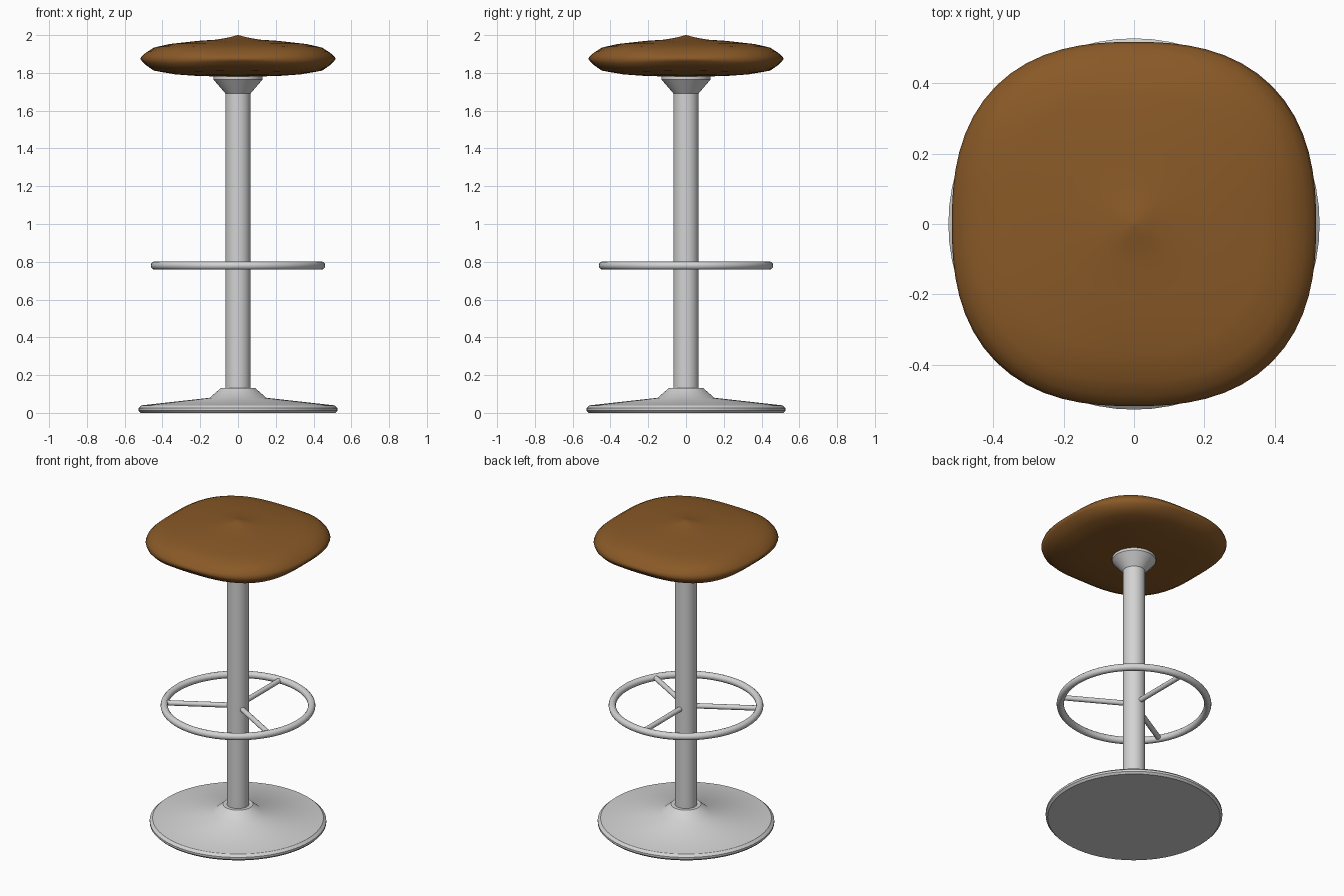
import bpy, bmesh, math
from mathutils import Vector

if "Cube" in bpy.data.objects:
    bpy.data.objects.remove(bpy.data.objects["Cube"])


def material(name, rgb):
    m = bpy.data.materials.new(name)
    m.diffuse_color = (*rgb, 1)
    m.use_nodes = True
    m.node_tree.nodes["Principled BSDF"].inputs["Base Color"].default_value = m.diffuse_color
    return m


METAL = material("brushed metal", (0.65, 0.65, 0.65))
BROWN = material("brown leather", (0.25, 0.10, 0.02))


def finish(name, bm, mat, angle=35):
    bmesh.ops.remove_doubles(bm, verts=bm.verts, dist=1e-5)
    bmesh.ops.recalc_face_normals(bm, faces=bm.faces)
    me = bpy.data.meshes.new(name)
    bm.to_mesh(me)
    bm.free()
    me.materials.append(mat)
    ob = bpy.data.objects.new(name, me)
    bpy.context.collection.objects.link(ob)
    bpy.ops.object.select_all(action='DESELECT')
    ob.select_set(True)
    bpy.context.view_layer.objects.active = ob
    bpy.ops.object.shade_smooth_by_angle(angle=math.radians(angle))
    return ob


def loft(name, rings, mat, closed=False, angle=35):
    """Skin a list of equally long vertex rings."""
    bm = bmesh.new()
    rows = [[bm.verts.new(p) for p in r] for r in rings]
    n = len(rows[0])
    for k in range(len(rows) if closed else len(rows) - 1):
        a, b = rows[k], rows[(k + 1) % len(rows)]
        for i in range(n):
            j = (i + 1) % n
            bm.faces.new((a[i], a[j], b[j], b[i]))
    if not closed:
        bm.faces.new(rows[0])
        bm.faces.new(rows[-1])
    return finish(name, bm, mat, angle)


def lathe(name, profile, mat, n=48, closed=False, angle=35):
    ang = [2 * math.pi * i / n for i in range(n)]
    rings = [[(r * math.cos(a), r * math.sin(a), z) for a in ang] for r, z in profile]
    return loft(name, rings, mat, closed, angle)


# Round base, column and collar under the seat
lathe("base", [(0.515, 0), (0.527, 0.012), (0.527, 0.025), (0.51, 0.04),
               (0.15, 0.08), (0.09, 0.132), (0.06, 0.132)], METAL, 64)
lathe("column", [(0.067, 0.1), (0.067, 1.72)], METAL)
lathe("collar", [(0.066, 1.69), (0.13, 1.765), (0.13, 1.80)], METAL)

# Foot ring with three spokes
circle = [2 * math.pi * i / 12 for i in range(12)]
lathe("foot_ring", [(0.44 + 0.022 * math.cos(t), 0.78 + 0.022 * math.sin(t)) for t in circle],
      METAL, 64, closed=True, angle=60)
for k, deg in enumerate((90, 210, 330)):
    d = Vector((math.cos(math.radians(deg)), math.sin(math.radians(deg)), 0))
    side = Vector((-d.y, d.x, 0))
    rings = [[d * r + side * 0.016 * math.cos(t) + Vector((0, 0, 0.78 + 0.016 * math.sin(t)))
              for t in circle] for r in (0.05, 0.44)]
    loft(f"spoke_{k + 1}", rings, METAL)

# Cushion: rounded-square outline, pinched rim at the sides, small central peak
# columns: radial fraction, height at side middles, height at corners
PROFILE = [(0.004, 1.78, 1.78), (0.4, 1.783, 1.783), (0.65, 1.793, 1.79), (0.86, 1.812, 1.806),
           (0.94, 1.84, 1.825), (0.985, 1.863, 1.85), (1.0, 1.875, 1.872),
           (0.985, 1.888, 1.893), (0.94, 1.908, 1.92), (0.86, 1.934, 1.94), (0.7, 1.953, 1.955),
           (0.4, 1.97, 1.968), (0.22, 1.976, 1.976), (0.1, 1.987, 1.987), (0.004, 2.0, 2.0)]
N, POW, HALF = 64, 2.5, 0.517
rings = []
for s, zs, zc in PROFILE:
    row = []
    for i in range(N):
        a = 2 * math.pi * i / N
        c, q = math.cos(a), math.sin(a)
        r = s * HALF / (abs(c) ** POW + abs(q) ** POW) ** (1 / POW)
        w = math.sin(2 * a) ** 2
        row.append((r * c, r * q, zs + (zc - zs) * w))
    rings.append(row)
loft("seat", rings, BROWN, angle=80)
